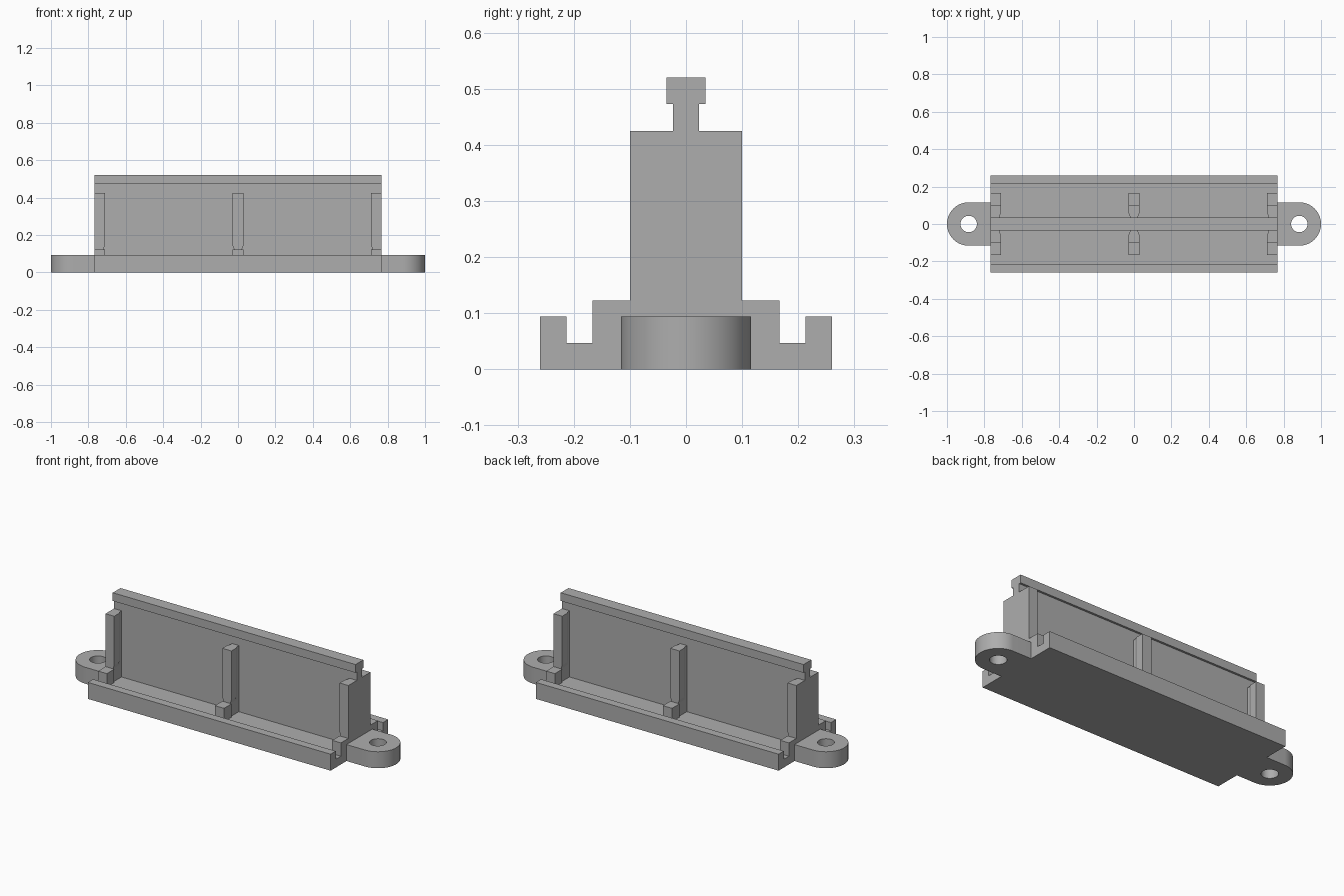
import bpy, bmesh, math

cube = bpy.data.objects.get("Cube")
if cube:
    bpy.data.objects.remove(cube, do_unlink=True)

grey = bpy.data.materials.new("plain grey")
grey.use_nodes = True
colour = (0.42, 0.42, 0.42, 1)
grey.diffuse_color = colour
grey.node_tree.nodes["Principled BSDF"].inputs["Base Color"].default_value = colour

HALF = 0.767      # half length of the rail body
FLOOR = 0.047
LIP = 0.094
RIB_TOP = 0.425
WALL = 0.023      # half thickness of the upright wall


def loft(name, loops):
    """Join equal point loops into a closed solid with capped ends."""
    bm = bmesh.new()
    rings = [[bm.verts.new(p) for p in loop] for loop in loops]
    n = len(rings[0])
    for a, b in zip(rings, rings[1:]):
        for i in range(n):
            j = (i + 1) % n
            bm.faces.new((a[i], a[j], b[j], b[i]))
    bm.faces.new(rings[0][::-1])
    bm.faces.new(rings[-1])
    bmesh.ops.recalc_face_normals(bm, faces=bm.faces)
    mesh = bpy.data.meshes.new(name)
    bm.to_mesh(mesh)
    bm.free()
    mesh.materials.append(grey)
    obj = bpy.data.objects.new(name, mesh)
    bpy.context.collection.objects.link(obj)
    return obj


# Channel base, upright wall and T-shaped head share one section
half = [(0.26, 0), (0.26, LIP), (0.213, LIP), (0.213, FLOOR),
        (WALL, FLOOR), (WALL, 0.473), (0.035, 0.473), (0.035, 0.52)]
section = half + [(-y, z) for y, z in reversed(half)]
loft("rail_body", [[(x, y, z) for y, z in section] for x in (-HALF, HALF)])


def rib(name, x0, x1, cut0, cut1, side):
    """Upright rib, waisted at the wall and just above its foot."""
    def plan(z, waist):
        a, b = x0 + cut0, x1 - cut1
        c, d = (a, b) if waist else (x0, x1)
        pts = [(a, 0.02), (a, 0.037), (c, 0.058), (c, 0.1),
               (d, 0.1), (d, 0.058), (b, 0.037), (b, 0.02)]
        return [(x, side * y, z) for x, y in pts]
    loft(name, [plan(FLOOR, True), plan(0.123, True),
                plan(0.145, False), plan(RIB_TOP, False)])
    # Foot block in front of the rib
    foot = [(x0, 0.1), (x1, 0.1), (x1, 0.167), (x0, 0.167)]
    loft(name + "_foot", [[(x, side * y, z) for x, y in foot]
                          for z in (FLOOR, 0.123)])


for face, side in (("front", -1), ("back", 1)):
    rib(face + "_middle_rib", -0.029, 0.029, 0.008, 0.008, side)
    rib(face + "_left_rib", HALF - 0.055, HALF, 0.008, 0, side)
    rib(face + "_right_rib", -HALF, 0.055 - HALF, 0, 0.008, side)

# Rounded mounting ears with a screw hole
R = 0.116
CX = 1 - R
for name, s in (("left_ear", 1), ("right_ear", -1)):
    arc = [math.pi * (i / 32 - 0.5) for i in range(33)]
    outline = [(HALF, -R)] + [(CX + R * math.cos(t), R * math.sin(t)) for t in arc] + [(HALF, R)]
    ear = loft(name, [[(s * x, y, z) for x, y in outline] for z in (0, LIP)])
    ring = [2 * math.pi * i / 32 for i in range(32)]
    cutter = loft("hole_cutter", [[(s * CX + 0.044 * math.cos(t), 0.044 * math.sin(t), z)
                                   for t in ring] for z in (-0.1, 0.2)])
    cutter.hide_render = True
    hole = ear.modifiers.new("screw_hole", "BOOLEAN")
    hole.operation = "DIFFERENCE"
    hole.solver = "EXACT"
    hole.object = cutter
    bpy.ops.object.select_all(action="DESELECT")
    bpy.context.view_layer.objects.active = ear
    ear.select_set(True)
    bpy.ops.object.modifier_apply(modifier=hole.name)
    bpy.data.objects.remove(cutter, do_unlink=True)
    bpy.ops.object.shade_smooth_by_angle(angle=math.radians(30))
